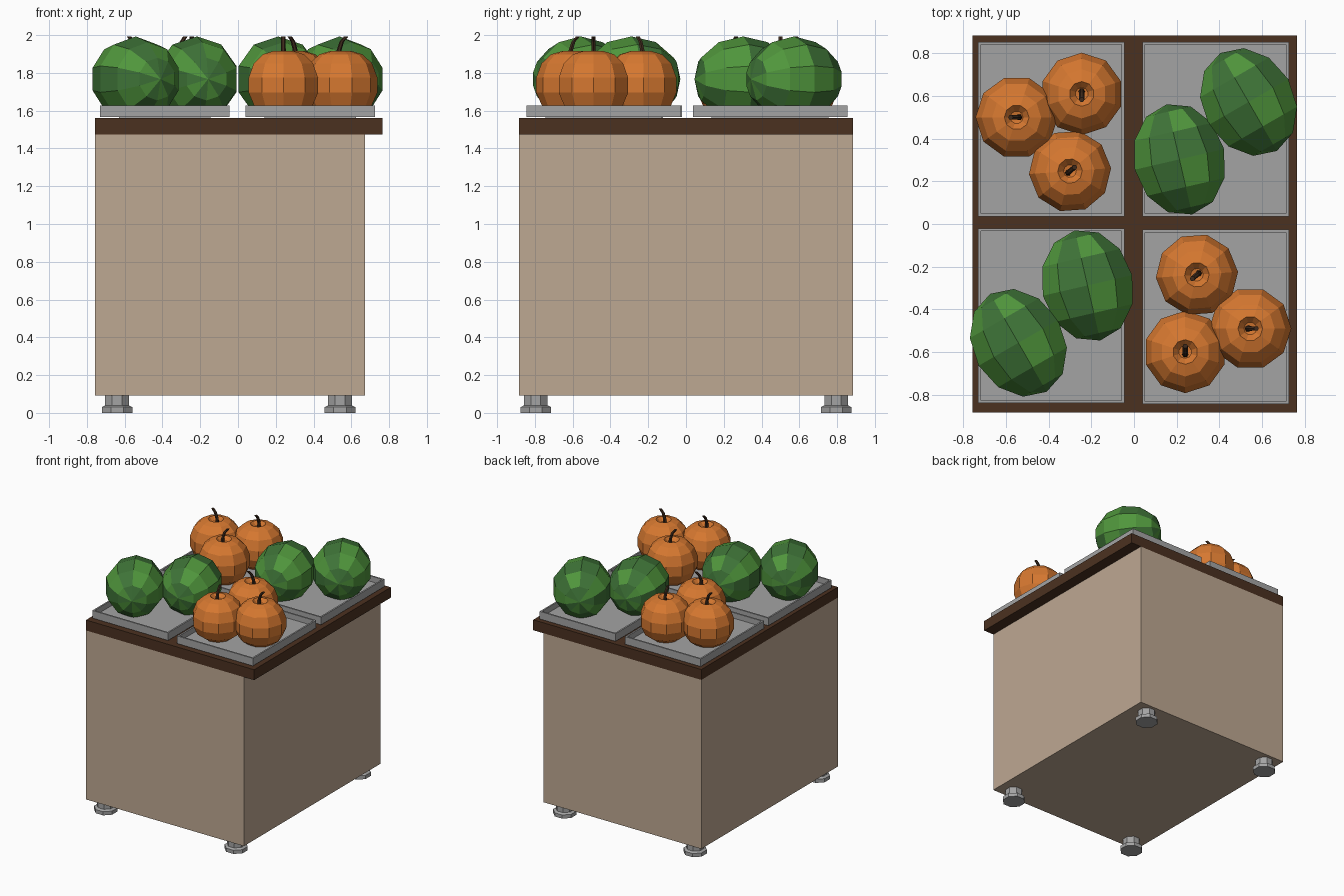
import bpy, bmesh, math
from mathutils import Vector, Matrix

if "Cube" in bpy.data.objects:
    bpy.data.objects.remove(bpy.data.objects["Cube"])


def mat(name, r, g, b):
    lin = [((c / 255 + 0.055) / 1.055) ** 2.4 for c in (r, g, b)]
    m = bpy.data.materials.new(name)
    m.diffuse_color = (*lin, 1)
    m.use_nodes = True
    m.node_tree.nodes["Principled BSDF"].inputs["Base Color"].default_value = m.diffuse_color
    return m


TAN = mat("tan_panel", 190, 168, 146)
BROWN = mat("dark_wood", 75, 49, 32)
GREY = mat("grey_metal", 164, 164, 164)
ORANGE = mat("pumpkin_orange", 214, 120, 48)
STEM = mat("stem_brown", 62, 42, 28)
LIGHT = mat("light_green", 80, 150, 60)
DARK = mat("dark_green", 62, 115, 55)


def finish(name, bm, *mats):
    bmesh.ops.recalc_face_normals(bm, faces=bm.faces)
    me = bpy.data.meshes.new(name)
    bm.to_mesh(me)
    bm.free()
    for m in mats:
        me.materials.append(m)
    ob = bpy.data.objects.new(name, me)
    bpy.context.collection.objects.link(ob)
    return ob


def add_box(bm, x0, x1, y0, y1, z0, z1):
    m = Matrix.Translation(((x0 + x1) / 2, (y0 + y1) / 2, (z0 + z1) / 2))
    m = m @ Matrix.Diagonal((x1 - x0, y1 - y0, z1 - z0, 1))
    return bmesh.ops.create_cube(bm, size=1, matrix=m)["verts"]


def box(name, material, *dims):
    bm = bmesh.new()
    add_box(bm, *dims)
    return finish(name, bm, material)


def lathe(name, profile, n, loc, material, turn=0):
    """Spin a (radius, height) profile around z in n steps."""
    bm = bmesh.new()
    vs = [bm.verts.new((r, 0, z)) for r, z in profile]
    es = [bm.edges.new(p) for p in zip(vs, vs[1:])]
    bmesh.ops.spin(bm, geom=vs + es, cent=(0, 0, 0), axis=(0, 0, 1),
                   angle=2 * math.pi, steps=n)
    bmesh.ops.remove_doubles(bm, verts=bm.verts, dist=1e-4)
    ob = finish(name, bm, material)
    ob.location = loc
    ob.rotation_euler.z = turn
    return ob


def tray(name, cx, cy):
    w, d = 0.343, 0.409
    bm = bmesh.new()
    add_box(bm, cx - w, cx + w, cy - d, cy + d, 1.566, 1.628)
    top = max(bm.faces, key=lambda f: f.calc_center_median().z)
    bmesh.ops.inset_region(bm, faces=[top], thickness=0.018)
    inner = bmesh.ops.extrude_face_region(bm, geom=[top])["geom"]
    bmesh.ops.delete(bm, geom=[top], context='FACES_ONLY')
    bmesh.ops.translate(bm, vec=(0, 0, -0.045),
                        verts=[v for v in inner if isinstance(v, bmesh.types.BMVert)])
    # shallow foot under the tray
    add_box(bm, cx - w + .1, cx + w - .1, cy - d + .1, cy + d - .1, 1.555, 1.57)
    return finish(name, bm, GREY)


def melon(name, x, y, tilt):
    bm = bmesh.new()
    bmesh.ops.create_uvsphere(bm, u_segments=10, v_segments=6, radius=1)
    # stripes: alternate the colour of each lengthwise wedge
    for f in bm.faces:
        c = f.calc_center_median()
        f.material_index = int((math.atan2(c.y, c.x) % math.tau) / (math.tau / 10)) % 2
    # lay the poles along y, flat wedge on top
    bm.transform(Matrix.Diagonal((0.226, 0.265, 0.226, 1)) @ Matrix.Rotation(math.pi / 2, 4, 'X'))
    ob = finish(name, bm, LIGHT, DARK)
    ob.location = (x, y, 1.767)
    ob.rotation_euler.z = tilt
    return ob


def stem(name, x, y, lean):
    """Tapered six-sided tube bending towards the lean direction."""
    bm = bmesh.new()
    d = Vector((math.cos(lean), math.sin(lean), 0))
    path = [(-.012, 1.865, .016), (-.010, 1.92, .013), (.004, 1.965, .012), (.028, 1.993, .012)]
    rings = []
    for off, z, r in path:
        rings.append([bm.verts.new(Vector((x, y, z)) + d * off + Vector(
            (r * math.cos(k * math.tau / 6), r * math.sin(k * math.tau / 6), 0)))
            for k in range(6)])
    for a, b in zip(rings, rings[1:]):
        for k in range(6):
            j = (k + 1) % 6
            bm.faces.new((a[k], a[j], b[j], b[k]))
    bm.faces.new(rings[0])
    bm.faces.new(rings[-1])
    return finish(name, bm, STEM)


# cabinet and overhanging counter
box("cabinet", TAN, -0.757, 0.672, -0.883, 0.883, 0.093, 1.475)
box("counter_top", BROWN, -0.757, 0.764, -0.883, 0.883, 1.475, 1.56)

# levelling feet
FOOT = [(0, 0), (.088, 0), (.088, .03), (.068, .04), (.068, .095), (0, .095)]
for x in (-0.64, 0.54):
    for y in (-0.795, 0.795):
        lathe("foot", FOOT, 8, (x, y, 0), GREY, math.pi / 8)

# pumpkin and melon trays; the second of each is turned half round
PUMPKIN = [(0, 1.576), (.10, 1.58), (.162, 1.625), (.193, 1.695), (.193, 1.775),
           (.165, 1.85), (.115, 1.898), (.058, 1.915), (.03, 1.885), (0, 1.88)]
PUMPKIN_SPOTS = [(-.162, .055, math.pi), (.143, .165, -math.pi / 2), (.088, -.197, .7)]
MELON_SPOTS = [(-.17, -.142, 13), (.154, .127, 30)]

for cx, cy, s in ((-.388, .445, 1), (.383, -.435, -1)):
    tray("pumpkin_tray", cx, cy)
    half = 0 if s == 1 else math.pi
    for dx, dy, lean in PUMPKIN_SPOTS:
        x, y = cx + s * dx, cy + s * dy
        lathe("pumpkin", PUMPKIN, 10, (x, y, 0), ORANGE, lean + half)
        stem("pumpkin_stem", x, y, lean + half)

for cx, cy, s in ((.383, .445, 1), (-.388, -.43, -1)):
    tray("melon_tray", cx, cy)
    for dx, dy, deg in MELON_SPOTS:
        melon("melon", cx + s * dx, cy + s * dy, math.radians(deg))
